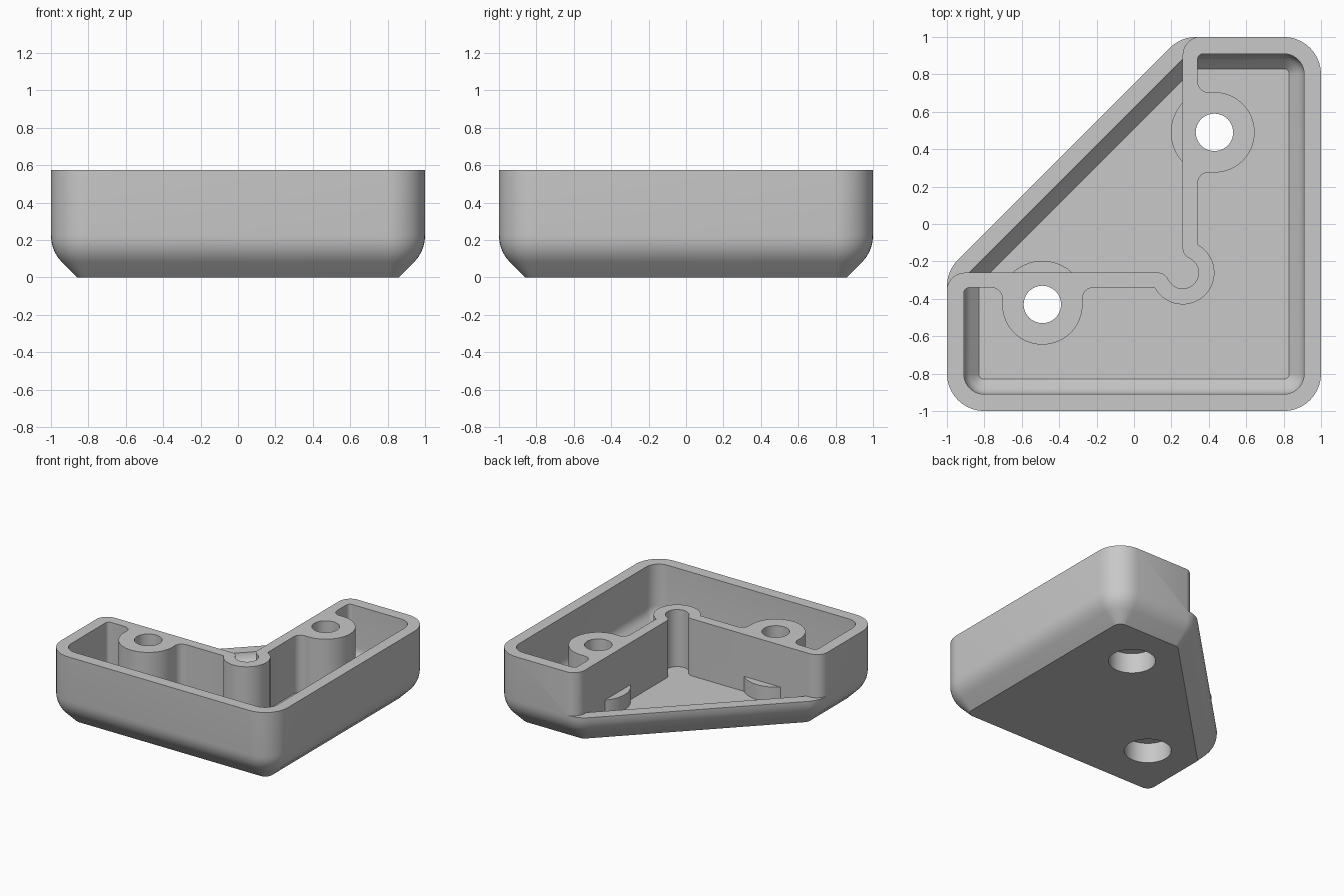
import bpy, bmesh, math
from mathutils import Vector

if "Cube" in bpy.data.objects:
    bpy.data.objects.remove(bpy.data.objects["Cube"])

TOP, FLOOR, RIM = 0.575, 0.12, 0.23     # wall top, pocket floor, low rim height
IN, OUT = 0.26, 0.34                    # faces of the inner L wall
BOSS = (0.43, 0.49)
BOSS_R, FILLET = 0.215, 0.06


def arc(cx, cy, r, a0, a1, n=10):
    return [(cx + r * math.cos(math.radians(a0 + (a1 - a0) * i / n)),
             cy + r * math.sin(math.radians(a0 + (a1 - a0) * i / n))) for i in range(n + 1)]


def flip(pts):
    """Reflect across the diagonal of the bracket and reverse the order."""
    return [(-y, -x) for x, y in reversed(pts)]


def footprint(d):
    """Square with one corner cut off, inset by d, with rounded corners."""
    s, k = 1 - d, 0.75 - d * math.sqrt(2)
    r = max(0.2 - d, 0.03)
    corners = [Vector(p) for p in ((-s, -s), (s, -s), (s, s), (s - k, s), (-s, k - s))]
    pts = []
    for i, c in enumerate(corners):
        u = (corners[i - 1] - c).normalized()
        v = (corners[(i + 1) % 5] - c).normalized()
        half = u.angle(v) / 2
        centre = c + (u + v).normalized() * r / math.sin(half)
        a = c + u * r / math.tan(half) - centre
        b = c + v * r / math.tan(half) - centre
        a0, a1 = math.atan2(a.y, a.x), math.atan2(b.y, b.x)
        if a1 < a0:
            a1 += 2 * math.pi
        pts += arc(centre.x, centre.y, r, math.degrees(a0), math.degrees(a1))
    return pts


def loft(name, rings):
    """Solid through a list of (outline, z) rings."""
    bm = bmesh.new()
    loops = [[bm.verts.new((x, y, z)) for x, y in pts] for pts, z in rings]
    n = len(loops[0])
    for lo, hi in zip(loops, loops[1:]):
        for i in range(n):
            j = (i + 1) % n
            bm.faces.new((lo[i], lo[j], hi[j], hi[i]))
    bm.faces.new(loops[0][::-1])
    bm.faces.new(loops[-1])
    bmesh.ops.recalc_face_normals(bm, faces=bm.faces)
    mesh = bpy.data.meshes.new(name)
    bm.to_mesh(mesh)
    bm.free()
    ob = bpy.data.objects.new(name, mesh)
    bpy.context.collection.objects.link(ob)
    return ob


def prism(name, pts, z0, z1):
    return loft(name, [(pts, z0), (pts, z1)])


def combine(target, tool, operation):
    mod = target.modifiers.new(operation, 'BOOLEAN')
    mod.operation, mod.object, mod.solver = operation, tool, 'EXACT'
    bpy.context.view_layer.objects.active = target
    bpy.ops.object.modifier_apply(modifier=mod.name)
    bpy.data.objects.remove(tool)


def tub(name, bottom_inset, bottom_z, r, centre_z, top_z):
    """Chamfered foot, rounded transition, straight sides."""
    rings = [(footprint(bottom_inset), bottom_z)]
    for a in (45, 36, 27, 18, 9, 0):
        t = math.radians(a)
        rings.append((footprint(0.2 - r * math.cos(t)), centre_z - r * math.sin(t)))
    return loft(name, rings + [(footprint(0.2 - r), top_z)])


# Outer shell and its hollow inside
bracket = tub("corner_bracket", 0.14, 0, 0.2, 0.223, TOP)
combine(bracket, tub("hollow", 0.17, FLOOR, 0.11, FLOOR + 0.126, 0.8), 'DIFFERENCE')

# Inner L wall: pocket side with filleted boss and corner column, then notched inner side
bx, by = BOSS
fx = OUT + FILLET
dy = math.sqrt((BOSS_R + FILLET) ** 2 - (fx - bx) ** 2)
ang = math.degrees(math.atan2(dy, fx - bx))
pocket = [(0.37, 0.95)] + arc(0.37, 0.88, 0.03, 90, 180, 5)
pocket += arc(fx, by + dy, FILLET, 180, 180 + ang, 8)
pocket += arc(bx, by, BOSS_R, ang, -ang, 32)[1:]
pocket += arc(fx, by - dy, FILLET, 180 - ang, 180, 8)[1:]
pocket += arc(IN, -IN, 0.17, math.degrees(math.acos((OUT - IN) / 0.17)), -45, 16)
# Round notch with an eased entry
nr = 0.085
h = math.sqrt((nr + FILLET) ** 2 - FILLET ** 2)
na = math.degrees(math.atan2(h, FILLET))
inner = arc(IN, -IN, nr, -45, na, 14) + arc(IN + FILLET, h - IN, FILLET, 180 + na, 180, 8)[1:]
inner += [(IN, 0.95)]
outline = pocket + flip(pocket)[1:] + flip(inner) + inner[1:]
wall = prism("inner_wall", outline, 0.05, TOP)
core = loft("wall_limit", [(footprint(0.15), 0.02), (footprint(0.04), 0.15), (footprint(0.04), 0.8)])
combine(wall, core, 'INTERSECT')
combine(bracket, wall, 'UNION')

# Lower the diagonal side to a rim and round the ends of the two arms
end = [(IN, -IN)] + arc(0.36, 0.902, 0.1, 180, 90) + [(0.36, 1.2)]
combine(bracket, prism("diagonal_trim", end + [(-1.2, 1.2)] + flip(end)[:-1], RIM, 0.9), 'DIFFERENCE')

# Boss stubs showing on the diagonal side
stub = arc(bx, by, 0.233, 125, 235, 20)
for pts in (stub, flip(stub)):
    combine(bracket, prism("boss_stub", pts, 0.05, 0.24), 'UNION')

# Screw holes with a counterbore from below
for cx, cy in (BOSS, (-by, -bx)):
    for r, z0, z1 in ((0.17, -0.1, 0.16), (0.1, 0.1, 0.9)):
        combine(bracket, prism("screw_hole", arc(cx, cy, r, 0, 360, 48)[:-1], z0, z1), 'DIFFERENCE')

# Colour and shading
grey = bpy.data.materials.new("plain_grey")
grey.diffuse_color = (0.58, 0.58, 0.58, 1)
grey.use_nodes = True
grey.node_tree.nodes["Principled BSDF"].inputs["Base Color"].default_value = grey.diffuse_color
bracket.data.materials.clear()
bracket.data.materials.append(grey)
for p in bracket.data.polygons:
    p.material_index = 0
bpy.ops.object.select_all(action='DESELECT')
bracket.select_set(True)
bpy.context.view_layer.objects.active = bracket
bpy.ops.object.shade_smooth_by_angle(angle=math.radians(30))
